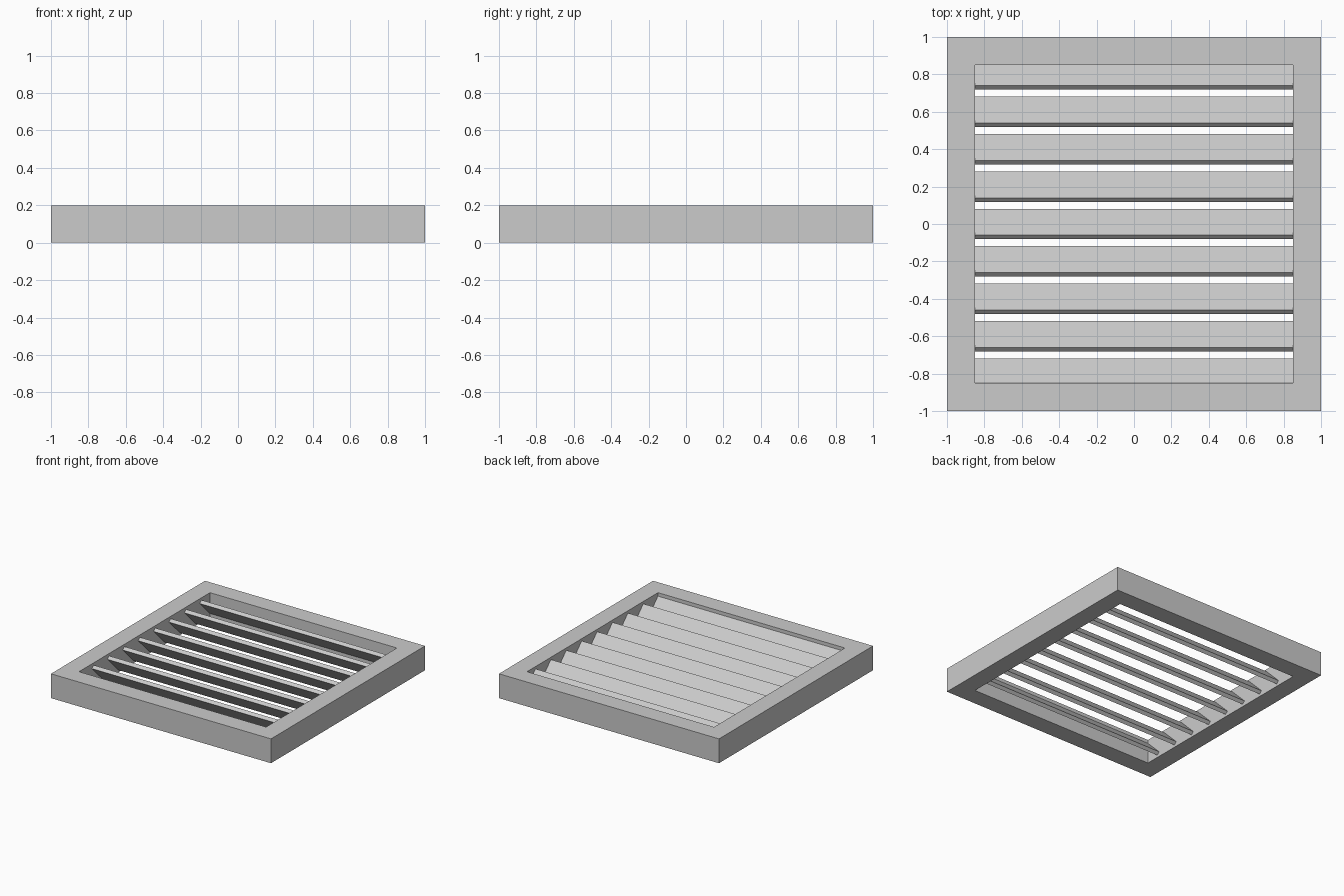
import bpy, bmesh, math

if "Cube" in bpy.data.objects:
    bpy.data.objects.remove(bpy.data.objects["Cube"])

OUTER, INNER, HEIGHT = 1.0, 0.85, 0.2


def square_loop(bm, r, z):
    return [bm.verts.new((sx * r, sy * r, z))
            for sx, sy in ((-1, -1), (1, -1), (1, 1), (-1, 1))]


# Square frame: four loops bridged into a closed ring
bm = bmesh.new()
loops = [square_loop(bm, r, z) for r, z in
         ((OUTER, 0), (OUTER, HEIGHT), (INNER, HEIGHT), (INNER, 0))]
for k in range(4):
    a, b = loops[k], loops[(k + 1) % 4]
    for i in range(4):
        j = (i + 1) % 4
        bm.faces.new((a[i], a[j], b[j], b[i]))
bmesh.ops.recalc_face_normals(bm, faces=bm.faces)
mesh = bpy.data.meshes.new("vent_frame")
bm.to_mesh(mesh)
bm.free()
frame = bpy.data.objects.new("vent_frame", mesh)
bpy.context.collection.objects.link(frame)

# Nine louvre slats tilted 45 degrees, high edge toward the front
for i in range(9):
    bpy.ops.mesh.primitive_cube_add(size=1, location=(0, -0.8 + 0.2 * i, HEIGHT / 2),
                                    rotation=(-math.radians(45), 0, 0))
    slat = bpy.context.object
    slat.name = f"louvre_slat_{i + 1}"
    slat.scale = (2 * INNER, 0.2, 0.03)
